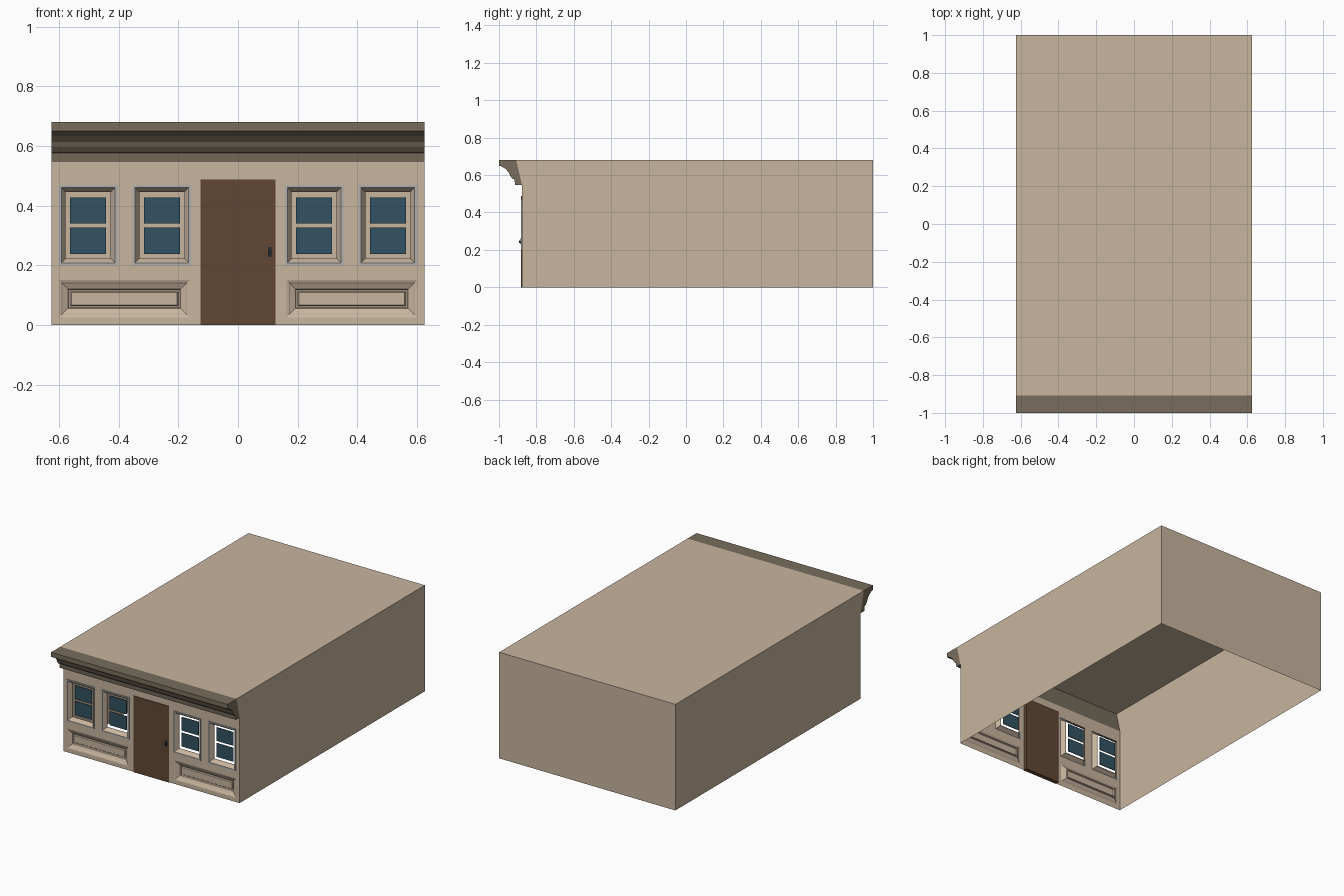
import bpy, bmesh
from mathutils import Matrix, Vector

cube = bpy.data.objects.get("Cube")
if cube:
    bpy.data.objects.remove(cube)


def material(name, rgb):
    m = bpy.data.materials.new(name)
    m.use_nodes = True
    m.diffuse_color = (*rgb, 1)
    bsdf = m.node_tree.nodes["Principled BSDF"]
    bsdf.inputs["Base Color"].default_value = (*rgb, 1)
    bsdf.inputs["Roughness"].default_value = 0.8
    return m


STONE = material("beige stone", (0.58, 0.46, 0.345))
CORNICE = material("dark taupe", (0.19, 0.155, 0.11))
DOOR = material("brown wood", (0.12, 0.061, 0.034))
GLASS = material("blue glass", (0.032, 0.084, 0.122))
TRIM = material("pale grey trim", (0.42, 0.43, 0.44))
METAL = material("dark metal", (0.02, 0.025, 0.03))


def finish(bm, name, mat):
    me = bpy.data.meshes.new(name)
    bm.to_mesh(me)
    bm.free()
    me.materials.append(mat)
    ob = bpy.data.objects.new(name, me)
    bpy.context.collection.objects.link(ob)
    return ob


def box(name, mat, x0, x1, y0, y1, z0, z1):
    bm = bmesh.new()
    size = Matrix.Diagonal((x1 - x0, y1 - y0, z1 - z0, 1))
    centre = Vector((x0 + x1, y0 + y1, z0 + z1)) / 2
    bmesh.ops.create_cube(bm, size=1, matrix=Matrix.Translation(centre) @ size)
    return finish(bm, name, mat)


def moulding(name, mat, rect, steps, filled=False):
    """Nested rectangular rings; each step is (inset, depth y)."""
    x0, x1, z0, z1 = rect
    bm = bmesh.new()
    last = None
    for d, y in steps:
        ring = [bm.verts.new(p) for p in (
            (x0 + d, y, z0 + d), (x1 - d, y, z0 + d),
            (x1 - d, y, z1 - d), (x0 + d, y, z1 - d))]
        if last:
            for i in range(4):
                j = (i + 1) % 4
                bm.faces.new((last[i], last[j], ring[j], ring[i]))
        last = ring
    if filled:
        bm.faces.new(last)
    return finish(bm, name, mat)


HALF, FRONT, TOP = 0.625, -0.877, 0.68
EAVE = 0.548

# Side walls, back wall and roof, open below
bm = bmesh.new()
outline = [(FRONT, 0), (1, 0), (1, TOP), (-0.908, TOP), (FRONT, EAVE)]
left = [bm.verts.new((HALF, y, z)) for y, z in outline]
right = [bm.verts.new((-HALF, y, z)) for y, z in outline]
bm.faces.new(left)
bm.faces.new(right[::-1])
for i in (1, 2):
    bm.faces.new((left[i], right[i], right[i + 1], left[i + 1]))
finish(bm, "building_shell", STONE)

# Openings in the front wall
door = (-0.126, 0.126, 0, 0.488)
windows, panels = [], []
for s in (-1, 1):
    for c in (0.255, 0.502):
        windows.append((s * c - 0.098, s * c + 0.098, 0.2, 0.468))
    a, b = sorted((s * 0.162, s * 0.6))
    panels.append((a, b, 0.026, 0.151))
holes = [door] + windows + panels

# Front wall as a grid of faces with the openings left out
xs = sorted({-HALF, HALF} | {x for h in holes for x in h[:2]})
zs = sorted({0, EAVE} | {z for h in holes for z in h[2:]})
bm = bmesh.new()
grid = [[bm.verts.new((x, FRONT, z)) for z in zs] for x in xs]
for i in range(len(xs) - 1):
    for j in range(len(zs) - 1):
        cx, cz = (xs[i] + xs[i + 1]) / 2, (zs[j] + zs[j + 1]) / 2
        if not any(h[0] < cx < h[1] and h[2] < cz < h[3] for h in holes):
            bm.faces.new((grid[i][j], grid[i + 1][j],
                          grid[i + 1][j + 1], grid[i][j + 1]))
finish(bm, "front_wall", STONE)

# Windows: grey outer trim, stone bevelled reveal, two floating panes
for n, r in enumerate(windows, 1):
    moulding(f"window_trim_{n}", TRIM, r,
             [(0, FRONT), (0, FRONT - 0.005), (0.008, FRONT - 0.005)])
    moulding(f"window_reveal_{n}", STONE, r,
             [(0.008, FRONT - 0.005), (0.012, FRONT), (0.023, -0.86), (0.023, -0.85)])
    mid = (r[0] + r[1]) / 2
    for part, z0, z1 in (("lower", 0.238, 0.326), ("upper", 0.34, 0.427)):
        box(f"{part}_pane_{n}", GLASS, mid - 0.06, mid + 0.06, -0.85, -0.846, z0, z1)

# Recessed panels under the windows
for n, r in enumerate(panels, 1):
    moulding(f"wall_panel_{n}", STONE, r,
             [(0, FRONT), (0.008, -0.874), (0.012, -0.87), (0.03, -0.861),
              (0.033, -0.853), (0.038, -0.853), (0.042, -0.859)], filled=True)

# Door with its handle
box("door", DOOR, door[0], door[1], -0.881, -0.855, 0, door[3])
box("handle_plate", METAL, 0.101, 0.113, -0.884, -0.881, 0.228, 0.262)
bm = bmesh.new()
turn = Matrix.Translation((0.107, -0.888, 0.243)) @ Matrix.Rotation(1.5708, 4, "X")
bmesh.ops.create_cone(bm, cap_ends=True, segments=12, radius1=0.005,
                      radius2=0.007, depth=0.01, matrix=turn)
finish(bm, "door_knob", METAL)

# Cornice: stepped profile swept across the front
profile = [(-0.908, TOP), (-1, TOP), (-1, 0.65), (-0.985, 0.646), (-0.965, 0.633),
           (-0.947, 0.614), (-0.94, 0.596), (-0.927, 0.58), (-0.917, 0.577),
           (-0.914, EAVE), (FRONT, EAVE)]
bm = bmesh.new()
face = bm.faces.new([bm.verts.new((-HALF, y, z)) for y, z in profile])
ext = bmesh.ops.extrude_face_region(bm, geom=[face], use_keep_orig=True)
moved = [v for v in ext["geom"] if isinstance(v, bmesh.types.BMVert)]
bmesh.ops.translate(bm, verts=moved, vec=(2 * HALF, 0, 0))
bmesh.ops.recalc_face_normals(bm, faces=bm.faces)
finish(bm, "cornice", CORNICE)
